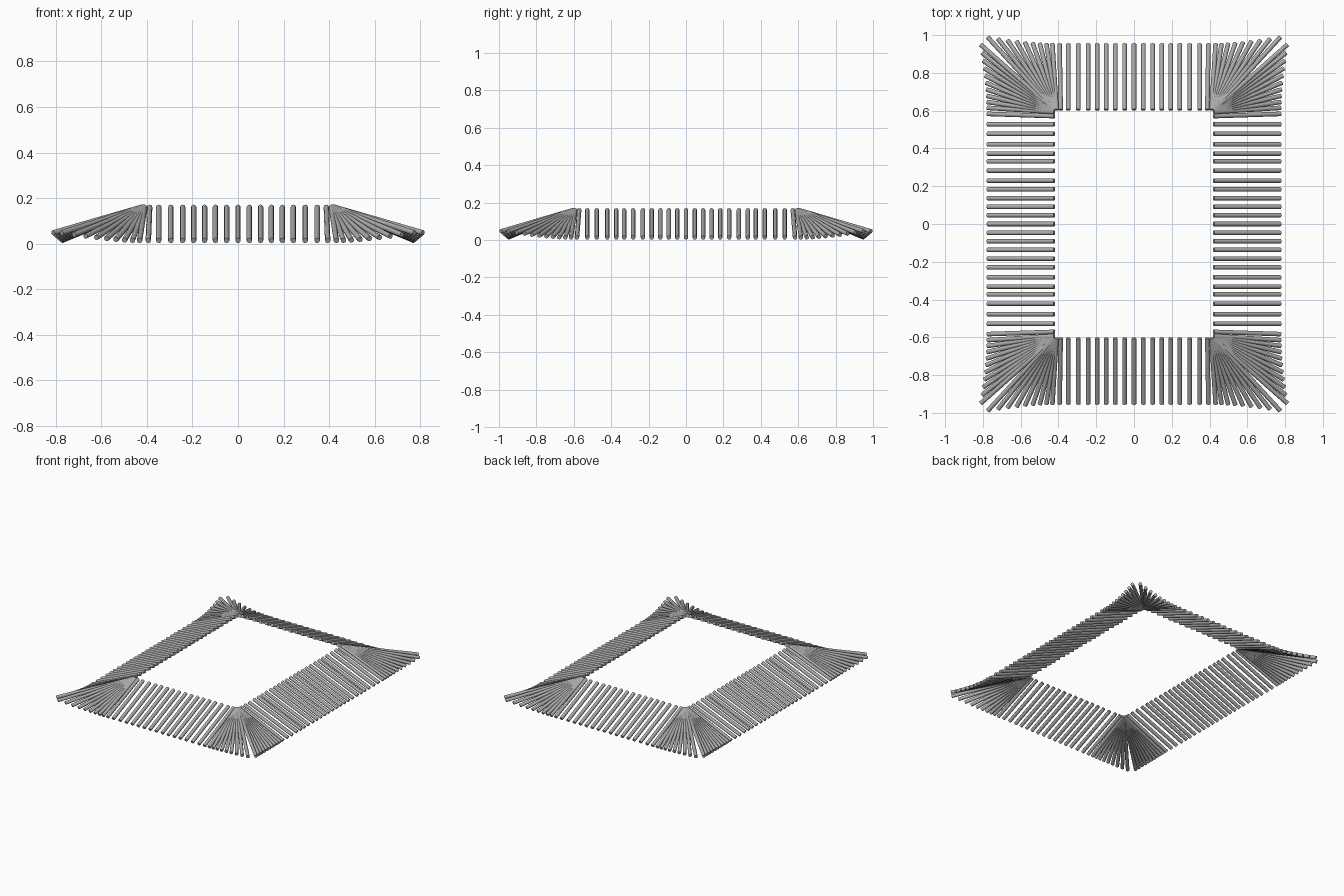
import bpy
import math
from mathutils import Vector

cube = bpy.data.objects.get("Cube")
if cube:
    bpy.data.objects.remove(cube, do_unlink=True)

# Weathered grey timber
GREY = (0.40, 0.40, 0.40, 1.0)
timber = bpy.data.materials.new("grey timber")
timber.use_nodes = True
timber.diffuse_color = GREY
timber.node_tree.nodes["Principled BSDF"].inputs["Base Color"].default_value = GREY

RADIUS = 0.012
TOP_Z, EAVE_Z = 0.16, 0.013
IN_X, IN_Y = 0.422, 0.605      # inner ring
OUT_X, OUT_Y = 0.776, 0.953    # eaves
LIFT, FLARE = 0.034, 0.036     # eaves sweep up and out at the corners

# Shared pole mesh: round sides, crisp end caps
bpy.ops.mesh.primitive_cylinder_add(vertices=8, radius=RADIUS, depth=1)
template = bpy.context.object
bpy.ops.object.shade_smooth_by_angle(angle=math.radians(60))
pole_mesh = template.data
pole_mesh.name = "rafter_pole"
pole_mesh.materials.append(timber)
bpy.data.objects.remove(template, do_unlink=True)


def pole(name, start, end):
    """Round rafter between two points."""
    start, end = Vector(start), Vector(end)
    axis = end - start
    ob = bpy.data.objects.new(name, pole_mesh)
    ob.location = (start + end) / 2
    ob.rotation_mode = 'QUATERNION'
    ob.rotation_quaternion = axis.to_track_quat('Z', 'Y')
    ob.scale = (1, 1, axis.length)
    bpy.context.collection.objects.link(ob)


# Parallel rafters on the four slopes
front_steps = [0.05, 0.099, 0.147, 0.195, 0.243, 0.295, 0.348]
side_steps = [0.047, 0.091, 0.137, 0.183, 0.23, 0.283, 0.331, 0.373, 0.421, 0.477, 0.528]
front_row = [0] + [s * v for v in front_steps for s in (-1, 1)]
side_row = [0] + [s * v for v in side_steps for s in (-1, 1)]

for sy, label in ((-1, "front"), (1, "back")):
    for x in front_row:
        pole(label + "_rafter", (x, sy * IN_Y, TOP_Z), (x, sy * OUT_Y, EAVE_Z))
for sx, label in ((-1, "right"), (1, "left")):
    for y in side_row:
        pole(label + "_rafter", (sx * IN_X, y, TOP_Z), (sx * OUT_X, y, EAVE_Z))

# Fanned rafters at the four corners
for sy, end_label in ((-1, "front"), (1, "back")):
    for sx, side_label in ((-1, "right"), (1, "left")):
        name = f"{end_label}_{side_label}_fan_rafter"

        def corner_pole(x0, y0, x1, y1, z1):
            pole(name, (sx * x0, sy * y0, TOP_Z), (sx * x1, sy * y1, z1))

        # Slightly turned rafter that starts each fan
        corner_pole(0.388, IN_Y, 0.394, OUT_Y, EAVE_Z)
        corner_pole(IN_X, 0.571, OUT_X, 0.583, EAVE_Z)

        # Fan tips along the short eave
        for i in range(9):
            t = (i / 8) ** 2
            tip = IN_X + 0.01 + 0.03 * i + 0.0016 * i * i
            corner_pole(IN_X - 0.012 * (1 - i / 8), IN_Y,
                        tip, OUT_Y + FLARE * t, EAVE_Z + LIFT * t)
        # Fan tips along the long eave
        for i in range(10):
            t = (i / 9) ** 2
            tip = IN_Y + 0.01 + 0.03 * i + 0.0008 * i * i
            corner_pole(IN_X, IN_Y - 0.012 * (1 - i / 9),
                        OUT_X + FLARE * t, tip, EAVE_Z + LIFT * t)
